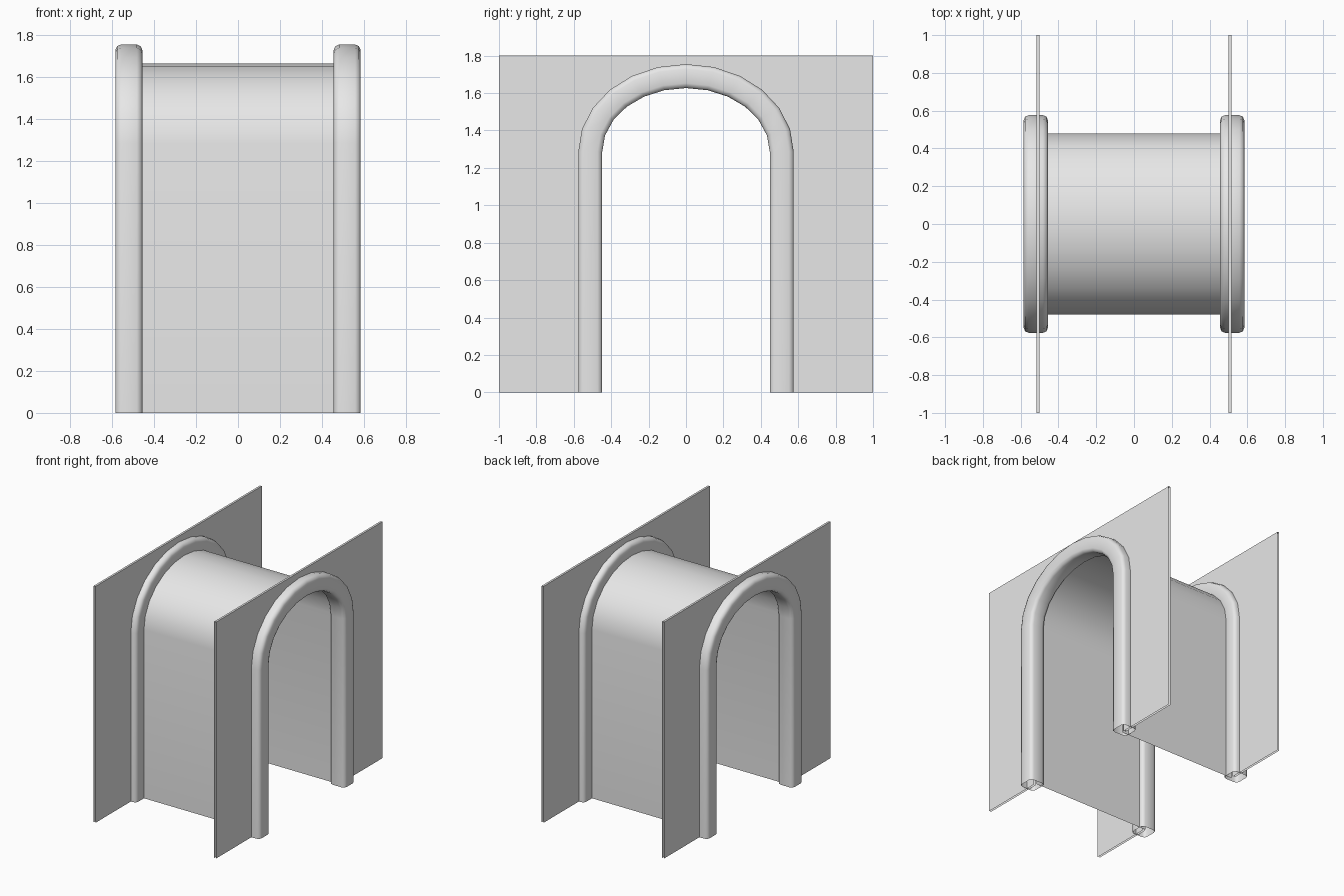
import bpy
import bmesh
import math

cube = bpy.data.objects.get("Cube")
if cube:
    bpy.data.objects.remove(cube, do_unlink=True)

SPRING = 1.285      # height where the arch leaves the straight legs
STEPS = 12          # facets over the arch

stone = bpy.data.materials.new("light_grey")
stone.use_nodes = True
grey = (0.8, 0.8, 0.8, 1)
stone.diffuse_color = grey
stone.node_tree.nodes["Principled BSDF"].inputs["Base Color"].default_value = grey


def arch(half_width, rise):
    """Arch outline as (y, z), from the back foot over the top to the front foot."""
    angles = [math.pi * i / STEPS for i in range(STEPS + 1)]
    curve = [(half_width * math.cos(t), SPRING + rise * math.sin(t)) for t in angles]
    return [(half_width, 0)] + curve + [(-half_width, 0)]


def finish(name, bm, smooth):
    bmesh.ops.recalc_face_normals(bm, faces=bm.faces)
    for face in bm.faces:
        face.smooth = smooth
    mesh = bpy.data.meshes.new(name)
    bm.to_mesh(mesh)
    bm.free()
    mesh.materials.append(stone)
    obj = bpy.data.objects.new(name, mesh)
    bpy.context.collection.objects.link(obj)
    return obj


def sweep(name, section, half_width, rise, closed):
    """Carry a section of (x, outward offset) points along the arch."""
    bm = bmesh.new()
    rows = [[bm.verts.new((x, y, z)) for y, z in arch(half_width + u, rise + u)]
            for x, u in section]
    pairs = list(zip(rows, rows[1:]))
    if closed:
        pairs.append((rows[-1], rows[0]))
    for a, b in pairs:
        for i in range(len(a) - 1):
            bm.faces.new((a[i], a[i + 1], b[i + 1], b[i]))
    return finish(name, bm, True)


def rounded_square(centre_x, half, radius):
    points = []
    for corner in range(4):
        mid = math.pi / 4 + corner * math.pi / 2
        cx = math.copysign(half - radius, math.cos(mid))
        cu = math.copysign(half - radius, math.sin(mid))
        for turn in (-1, 0, 1):
            t = mid + turn * math.pi / 4
            points.append((centre_x + cx + radius * math.cos(t),
                           cu + radius * math.sin(t)))
    return points


def wall(name, x_inner, x_outer):
    """Two thin skins with an arched opening, joined along the top edge."""
    bm = bmesh.new()
    outline = [(-1, 0), (-1, 1.8), (1, 1.8), (1, 0)] + arch(0.5, 0.395)
    skins = []
    for x in (x_inner, x_outer):
        verts = [bm.verts.new((x, y, z)) for y, z in outline]
        bm.faces.new(verts)
        skins.append(verts)
    a, b = skins
    bm.faces.new((a[1], a[2], b[2], b[1]))
    return finish(name, bm, False)


# Vaulted passage
sweep("tunnel_vault", [(-0.508, 0), (0.508, 0)], 0.48, 0.38, False)

# End walls and their rounded arch trims
for side, sign in (("left", 1), ("right", -1)):
    wall(side + "_wall", sign * 0.5, sign * 0.516)
    sweep(side + "_arch_trim", rounded_square(sign * 0.52, 0.064, 0.026),
          0.512, 0.406, True)
